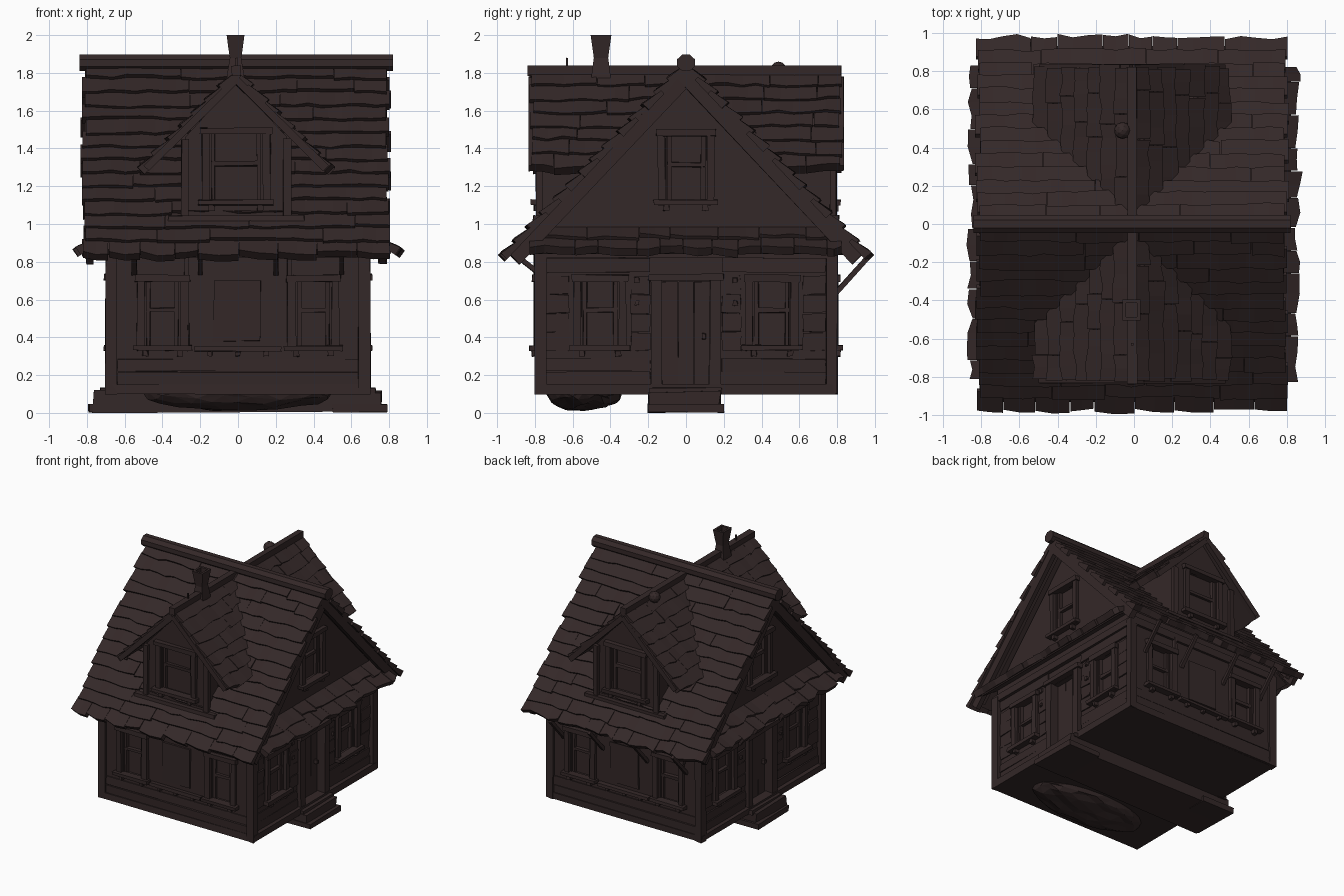
import bpy, bmesh, math, random
from mathutils import Matrix, Vector

if "Cube" in bpy.data.objects:
    bpy.data.objects.remove(bpy.data.objects["Cube"])

random.seed(4)
rnd = random.uniform
wood = bpy.data.materials.new("dark_brown_wood")
wood.diffuse_color = (0.034, 0.021, 0.021, 1)
wood.use_nodes = True
wood.node_tree.nodes["Principled BSDF"].inputs["Base Color"].default_value = wood.diffuse_color
parts = {}


def part(name):
    return parts.setdefault(name, bmesh.new())


def box(name, M, x0, x1, y0, y1, z0, z1, j=0.004):
    """Slightly crooked box in the frame M."""
    bm = part(name)
    v = [bm.verts.new(M @ Vector((x + rnd(-j, j), y + rnd(-j, j), z + rnd(-j, j))))
         for x in (x0, x1) for y in (y0, y1) for z in (z0, z1)]
    for f in ((0, 1, 3, 2), (4, 6, 7, 5), (0, 4, 5, 1), (2, 3, 7, 6), (0, 2, 6, 4), (1, 5, 7, 3)):
        bm.faces.new([v[i] for i in f])


def side(name, M, u0, u1, d, out, z0, z1, j=0.004):
    """Box on a wall at distance d, standing out by out."""
    box(name, M, u0, u1, -d - out, -d + 0.01, z0, z1, j)


def loft(name, rings):
    bm = part(name)
    R = [[bm.verts.new(p) for p in r] for r in rings]
    n = len(R[0])
    for a, b in zip(R, R[1:]):
        for i in range(n):
            bm.faces.new((a[i], a[(i + 1) % n], b[(i + 1) % n], b[i]))
    bm.faces.new(R[0])
    bm.faces.new(R[-1])


def frame(o, along, down):
    """Roof slope frame: x along the eave, y down the slope, z outward."""
    a, d = Vector(along).normalized(), Vector(down).normalized()
    n = a.cross(d)
    if n.z < 0:
        n = -n
    return Matrix.Translation(o) @ Matrix((a, d, n)).transposed().to_4x4()


def plank(name, M, x0, x1, y0, y1, t=0.028, rag=0.012, base=-0.02):
    """Shingle board with a ragged, lifted lower edge."""
    n = max(2, int((x1 - x0) / 0.07))
    rings = []
    for i in range(n + 1):
        x = x0 + (x1 - x0) * i / n
        e, h = y1 + rnd(-rag, rag), t + rnd(-0.004, 0.004)
        rings.append([M @ Vector(p) for p in ((x, y0, base), (x, y0, 0.004), (x, e, h), (x, e, base))])
    loft(name, rings)


def course(name, M, x0, x1, y0, y1, size, **kw):
    """Row of boards of random length."""
    x = x0 + rnd(-0.015, 0.015)
    while x < x1 - 0.02:
        e = x + size * rnd(0.6, 1.5)
        if e > x1 - size * 0.4:
            e = x1 + rnd(-0.015, 0.015)
        plank(name, M, x, e - 0.003, y0, y1 + rnd(-0.008, 0.012), **kw)
        x = e


def beam(name, M, p, q, w, h):
    p, q = Vector(p), Vector(q)
    F = M @ Matrix.Translation(p) @ (q - p).to_track_quat('Z', 'Y').to_matrix().to_4x4()
    box(name, F, -w / 2, w / 2, -h / 2, h / 2, 0, (q - p).length, 0.002)


def gable(name, M, w, zb, ze, zt, y0, y1):
    """Pentagonal house block with its gable facing local -y."""
    prof = [(-w, zb), (w, zb), (w, ze), (0, zt), (-w, ze)]
    loft(name, [[M @ Vector((x, y, z)) for x, z in prof] for y in (y0, y1)])


def window(M, u, w, z0, z1, d):
    """Recessed sash window with posts, lintel, sill and sill blocks."""
    n, h = "window_frames", w / 2
    box("cutter", M, u - h + 0.03, u + h - 0.03, -d - 0.05, -d + 0.035, z0 + 0.02, z1 - 0.02, 0)
    for s in (-1, 1):
        side(n, M, u + s * h - 0.02, u + s * h + 0.02, d, 0.025, z0, z1)
        side(n, M, u + s * h * 0.8 - 0.015, u + s * h * 0.8 + 0.015, d, 0.035, z0 - 0.03, z0)
        side(n, M, u + s * (h - 0.04) - 0.01, u + s * (h - 0.04) + 0.01, d - 0.025, 0.015, z0, z1)
    side(n, M, u - h - 0.03, u + h + 0.03, d, 0.035, z1 - 0.025, z1 + 0.01)
    side(n, M, u - h - 0.04, u + h + 0.04, d, 0.05, z0, z0 + 0.028)
    m = z0 + (z1 - z0) * 0.55
    side(n, M, u - h + 0.03, u + h - 0.03, d - 0.03, 0.02, m - 0.012, m + 0.012)


I = Matrix()
R = [Matrix.Rotation(math.pi / 2 * k, 4, 'Z') for k in range(4)]  # front, right, back, left

# House body, plinth, wall beams and corner posts
gable("house_body", R[1], 0.78, 0.1, 0.95, 1.77, -0.66, 0.66)
box("plinth", I, -0.7, 0.7, -0.795, 0.795, 0.1, 0.15)
box("wall_beam", I, -0.69, 0.69, -0.8, 0.8, 0.82, 0.88)
for sx in (-1, 1):
    for sy in (-1, 1):
        x, y = sx * 0.67, sy * 0.77
        box("corner_posts", I, x - 0.03, x + 0.03, y - 0.03, y + 0.03, 0.1, 0.86)

# Main roof: deck, ragged shingle courses and rake boards
ROWS, LEN = 14, 1.38
for s in (-1, 1):
    F = frame((-0.01, 0, 1.84), (1, 0, 0), (0, s * 0.95, -1.0))
    box("roof_deck", F, -0.79, 0.79, 0, LEN - 0.03, -0.035, 0.005, 0)
    for r in range(ROWS):
        st = LEN / ROWS
        last = r == ROWS - 1
        course("roof_shingles", F, -0.81, 0.81, r * st - 0.01, (r + 1) * st + 0.012,
               0.2 if last else 0.42, rag=0.018 if last else 0.009)
    for x in (-0.775, 0.775):
        box("rake_boards", F, x - 0.02, x + 0.02, 0, LEN - 0.01, -0.085, -0.01)
        c = x * 0.955
        box("rake_boards", F, c - 0.02, c + 0.02, 0.02, LEN - 0.06, -0.06, -0.01)
# Round ridge log
loft("ridge_log", [[(x, 0.052 * math.cos(a), 1.853 + 0.047 * math.sin(a))
                    for a in [k * math.pi / 4 + 0.39 for k in range(8)]]
                   for x in (-0.84, -0.4, 0, 0.4, 0.82)])

# Gable ends: skirt roof, windows, door and steps
for M in (R[1], R[3]):
    F = M @ frame((0, -0.65, 0.985), (1, 0, 0), (0, -0.19, -0.13))
    box("skirt_deck", F, -0.79, 0.79, 0, 0.21, -0.03, 0, 0)
    course("skirt_shingles", F, -0.79, 0.79, 0, 0.12, 0.22, rag=0.015)
    course("skirt_shingles", F, -0.82, 0.82, 0.1, 0.235, 0.17, rag=0.02)
    window(M, 0, 0.26, 1.1, 1.49, 0.66)
    for u in (-0.455, 0.455):
        window(M, u, 0.24, 0.33, 0.72, 0.66)
    # Door
    box("cutter", M, -0.13, 0.13, -0.72, -0.61, 0.13, 0.7, 0)
    for s in (-1, 1):
        side("door_frame", M, s * 0.155 - 0.028, s * 0.155 + 0.028, 0.66, 0.035, 0.1, 0.71)
        side("wall_bolts", M, s * 0.26 - 0.012, s * 0.26 + 0.012, 0.66, 0.025, 0.57, 0.595)
        side("wall_bolts", M, s * 0.26 - 0.012, s * 0.26 + 0.012, 0.66, 0.025, 0.69, 0.715)
    side("door_frame", M, -0.2, 0.2, 0.66, 0.05, 0.7, 0.735)
    side("door_frame", M, -0.19, 0.19, 0.66, 0.07, 0.1, 0.135)
    for k in range(3):
        side("door", M, -0.125 + k * 0.084, -0.045 + k * 0.084, 0.61, 0.015, 0.135, 0.695, 0.002)
    side("door_handle", M, 0.085, 0.105, 0.62, 0.03, 0.39, 0.42)
    # Steps
    box("steps", M, -0.2, 0.2, -0.79, -0.5, 0.004, 0.045)
    box("steps", M, -0.165, 0.175, -0.74, -0.5, 0.045, 0.105)
    # Siding between the openings
    for a, b in ((-0.74, -0.62), (-0.29, -0.19), (0.19, 0.29), (0.62, 0.74)):
        for k in range(4):
            side("siding", M, a, b, 0.66, rnd(0.006, 0.014), 0.33 + k * 0.1, 0.425 + k * 0.1)
    for s in (-1, 1):
        for z in (0.15, 0.22):
            a, b = sorted((s * 0.19, s * 0.74))
            side("siding", M, a, b, 0.66, rnd(0.006, 0.016), z, z + 0.066)
        side("siding", M, a, b, 0.66, 0.012, 0.745, 0.82)

# Long walls: windows, centre patch, eave struts
for M in (R[0], R[2]):
    for s in (-1, 1):
        window(M, s * 0.4, 0.23, 0.33, 0.72, 0.78)
        side("wall_posts", M, s * 0.27 - 0.012, s * 0.27 + 0.012, 0.78, 0.025, 0.33, 0.84)
    side("wall_posts", M, -0.23, 0.23, 0.78, 0.04, 0.325, 0.35)
    for u in (-0.15, 0.0, 0.15):
        side("wall_posts", M, u - 0.012, u + 0.012, 0.78, 0.03, 0.3, 0.325)
    side("patch_panel", M, -0.13, 0.12, 0.78, 0.009, 0.38, 0.7, 0.006)
    for z in (0.15, 0.22):
        side("siding", M, -0.64, 0.64, 0.78, rnd(0.005, 0.012), z, z + 0.066)
for x in (-0.55, -0.2, 0.2, 0.55):
    beam("eave_struts", I, (x, 0.78, 0.62), (x, 0.96, 0.82), 0.025, 0.025)
    beam("eave_struts", I, (x, -0.78, 0.74), (x, -0.92, 0.85), 0.025, 0.025)

# Cross-gable dormers, front and back
for M0 in (R[0], R[2]):
    M = Matrix.Translation((-0.01, 0, 0)) @ M0
    gable("dormer_body", M, 0.27, 1.0, 1.46, 1.75, -0.77, -0.12)
    window(M, 0, 0.32, 1.1, 1.5, 0.77)
    side("dormer_trim", M, -0.36, 0.36, 0.77, 0.04, 1.02, 1.045)
    for s in (-1, 1):
        side("dormer_trim", M, s * 0.27 - 0.02, s * 0.27 + 0.02, 0.77, 0.025, 1.03, 1.45)
        beam("dormer_rakes", M, (0, -0.815, 1.765), (s * 0.475, -0.815, 1.295), 0.04, 0.04)
        F = M @ frame((0, 0, 1.8), (0, -1, 0), (s * 0.49, 0, -0.5))
        for r in range(7):
            start = max(0.02, (1.85 - (1.8 - r * 0.0714)) / 1.053 - 0.03)
            course("dormer_shingles", F, start, 0.825, r * 0.1 - 0.01, (r + 1) * 0.1 + 0.01,
                   0.3, base=-0.03, t=0.024)
box("dormer_ridge", I, -0.035, 0.015, -0.84, 0.82, 1.785, 1.838, 0.003)

# Chimney: flared square stack with a hollow top, roof ball and spike
stack = [(1.70, 0.055, 0.055), (1.79, 0.045, 0.05), (1.88, 0.03, 0.038), (1.93, 0.038, 0.045),
         (2.0, 0.047, 0.055), (2.0, 0.03, 0.036), (1.93, 0.03, 0.036)]
loft("chimney", [[(-0.013 + a * w, -0.45 + b * d, z) for a, b in ((-1, -1), (1, -1), (1, 1), (-1, 1))]
                 for z, w, d in stack])
bmesh.ops.create_icosphere(part("roof_ball"), subdivisions=2, radius=0.045,
                           matrix=Matrix.Translation((-0.06, 0.49, 1.815)))
box("roof_spike", I, -0.016, -0.004, -0.636, -0.624, 1.8, 1.88, 0.001)

# Rough stone footing under the house
box("footing", I, -0.76, 0.76, -0.2, 0.18, 0.004, 0.11, 0.012)
bmesh.ops.create_icosphere(part("footing_lump"), subdivisions=3, radius=1.0,
                           matrix=Matrix.Translation((0, -0.54, 0.1)) @ Matrix.Diagonal((0.5, 0.2, 0.085, 1)))
for v in part("footing_lump").verts:
    v.co.z = min(0.12, max(0.01, v.co.z + rnd(-0.012, 0.012)))

# Turn every part into an object
objs = {}
for name, bm in parts.items():
    bmesh.ops.recalc_face_normals(bm, faces=bm.faces[:])
    me = bpy.data.meshes.new(name)
    bm.to_mesh(me)
    bm.free()
    me.materials.append(wood)
    objs[name] = bpy.data.objects.new(name, me)
    bpy.context.collection.objects.link(objs[name])

# Cut the window and door recesses
cut = objs["cutter"]
cut.hide_render = True
cut.display_type = 'WIRE'
for name in ("house_body", "dormer_body"):
    mod = objs[name].modifiers.new("recesses", 'BOOLEAN')
    mod.operation, mod.solver, mod.object = 'DIFFERENCE', 'EXACT', cut
    mod.use_self = name == "dormer_body"
